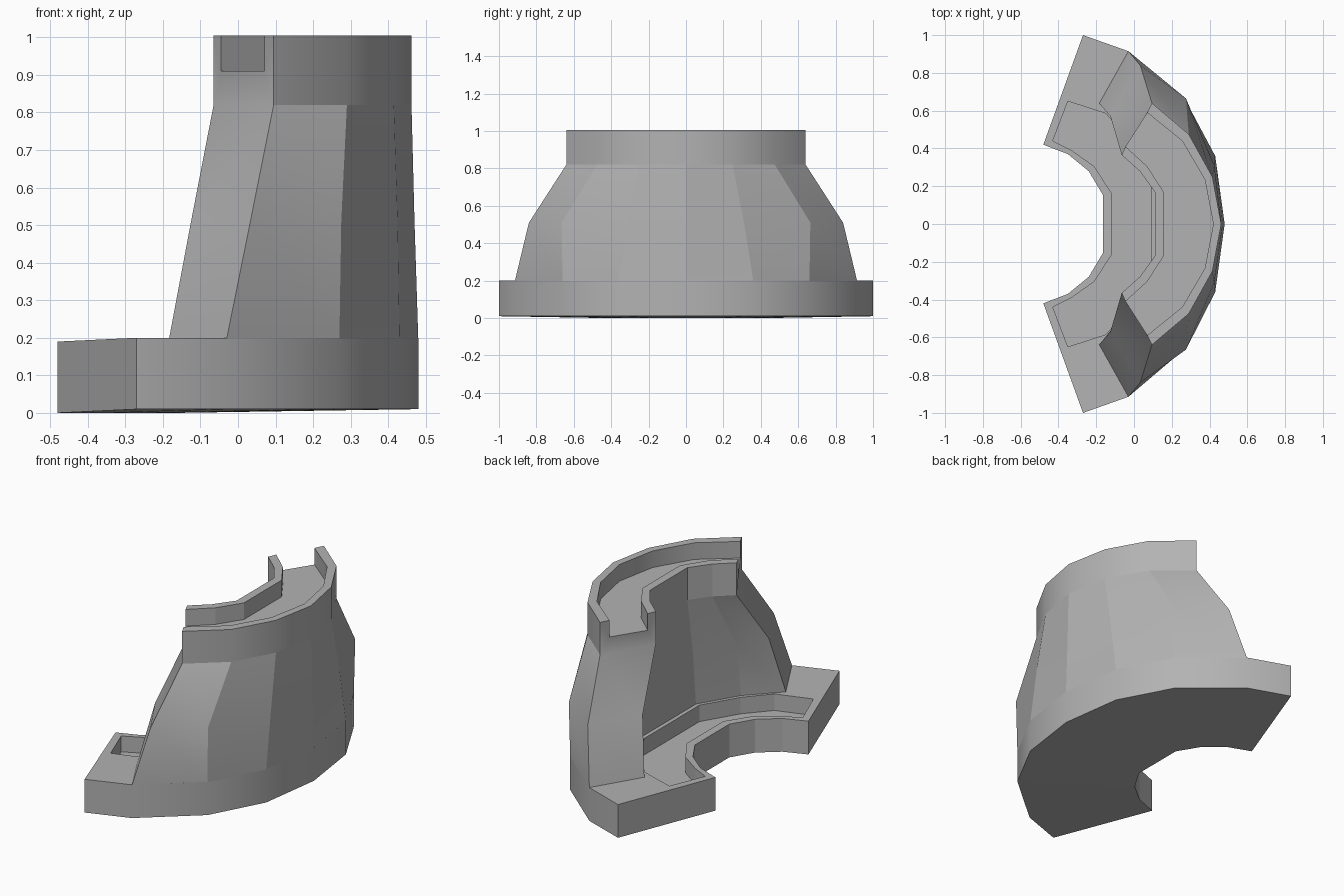
import bpy, bmesh
from math import radians

if "Cube" in bpy.data.objects:
    bpy.data.objects.remove(bpy.data.objects["Cube"])

grey = bpy.data.materials.new("mid_grey")
grey.diffuse_color = (.45, .45, .45, 1)
grey.use_nodes = True
grey.node_tree.nodes["Principled BSDF"].inputs["Base Color"].default_value = grey.diffuse_color


def full(half):
    """Mirror a half arc (far +y end to the centre line) across y = 0."""
    return half + [(x, -y) for x, y in reversed(half[:-1])]


def loft(name, rails):
    """Solid swept along the arc; each rail is (half arc, z), in section order."""
    bm = bmesh.new()
    rows = [[bm.verts.new((x, y, z)) for x, y in full(h)] for h, z in rails]
    n, m = len(rows), len(rows[0])
    for a in range(n):
        p, q = rows[a], rows[(a + 1) % n]
        for i in range(m - 1):
            bm.faces.new((p[i], p[i + 1], q[i + 1], q[i]))
    caps = [bm.faces.new([r[0] for r in rows]),
            bm.faces.new([r[-1] for r in reversed(rows)])]
    bmesh.ops.recalc_face_normals(bm, faces=bm.faces)
    bmesh.ops.triangulate(bm, faces=caps)
    me = bpy.data.meshes.new(name)
    bm.to_mesh(me)
    bm.free()
    me.materials.append(grey)
    ob = bpy.data.objects.new(name, me)
    bpy.context.collection.objects.link(ob)
    return ob


def shade(ob, kink_z=None):
    """Smooth the outer vertical bands, the end caps and the mid-height bend."""
    bm = bmesh.new()
    bm.from_mesh(ob.data)
    for f in bm.faces:
        f.smooth = True
    for e in bm.edges:
        a, b = e.verts[0].co, e.verts[1].co
        upright = (a - b).xy.length < 1e-3
        outer = ((a.x + .632) ** 2 + a.y ** 2) ** .5 > .95
        band = upright and outer and e.calc_face_angle(9) < radians(27)
        cap = all(len(f.verts) == 3 for f in e.link_faces)
        tris = any(len(f.verts) == 3 for f in e.link_faces)
        bend = kink_z and not tris and abs(a.z - kink_z) + abs(b.z - kink_z) < 1e-3
        e.smooth = bool(band or bend or (kink_z and cap))
    bm.to_mesh(ob.data)
    bm.free()


# Curved base plate
base_out = [(-.27, 1), (-.03, .915), (.27, .66), (.43, .36), (.48, 0)]
base_in = [(-.48, .42), (-.35, .37), (-.24, .28), (-.165, .155), (-.165, 0)]
base = loft("base_plate", [(base_out, .01), (base_out, .2), (base_in, .19), (base_in, 0)])

# Sunken walkway in the base, closed at both ends
rec_out = [(-.35, .65), (-.15, .585), (-.03, .45), (.09, .25), (.09, 0)]
rec_in = [(-.43, .44), (-.33, .39), (-.21, .305), (-.12, .165), (-.12, 0)]
cutter = loft("recess_cutter", [(rec_out, .1), (rec_out, .4), (rec_in, .4), (rec_in, .1)])
mod = base.modifiers.new("recess", 'BOOLEAN')
mod.operation = 'DIFFERENCE'
mod.solver = 'EXACT'
mod.object = cutter
bpy.context.view_layer.objects.active = base
base.select_set(True)
bpy.ops.object.modifier_apply(modifier=mod.name)
bpy.data.objects.remove(cutter)
shade(base)

# Tapering wall with an open-ended trough along its top
low_out = base_out[1:]
mid_out = [(.033, .84), (.275, .665), (.425, .31), (.47, 0)]
top_out = [(.095, .64), (.29, .475), (.415, .25), (.462, 0)]
rim_out = [(.07, .59), (.255, .44), (.375, .235), (.42, 0)]
rim_in = [(-.045, .41), (.07, .305), (.157, .17), (.157, 0)]
top_in = [(-.065, .365), (.03, .28), (.11, .17), (.11, 0)]
mid_in = [(-.125, .57), (-.015, .43), (.111, .22), (.111, 0)]
low_in = [(-.185, .64), (-.02, .47), (.112, .25), (.112, 0)]
wall = loft("curved_wall", [
    (low_out, .198), (mid_out, .51), (top_out, .82), (top_out, 1.005),
    (rim_out, 1.005), (rim_out, .91), (rim_in, .91), (rim_in, 1.005),
    (top_in, 1.005), (top_in, .82), (mid_in, .51), (low_in, .19)])
shade(wall, .51)
